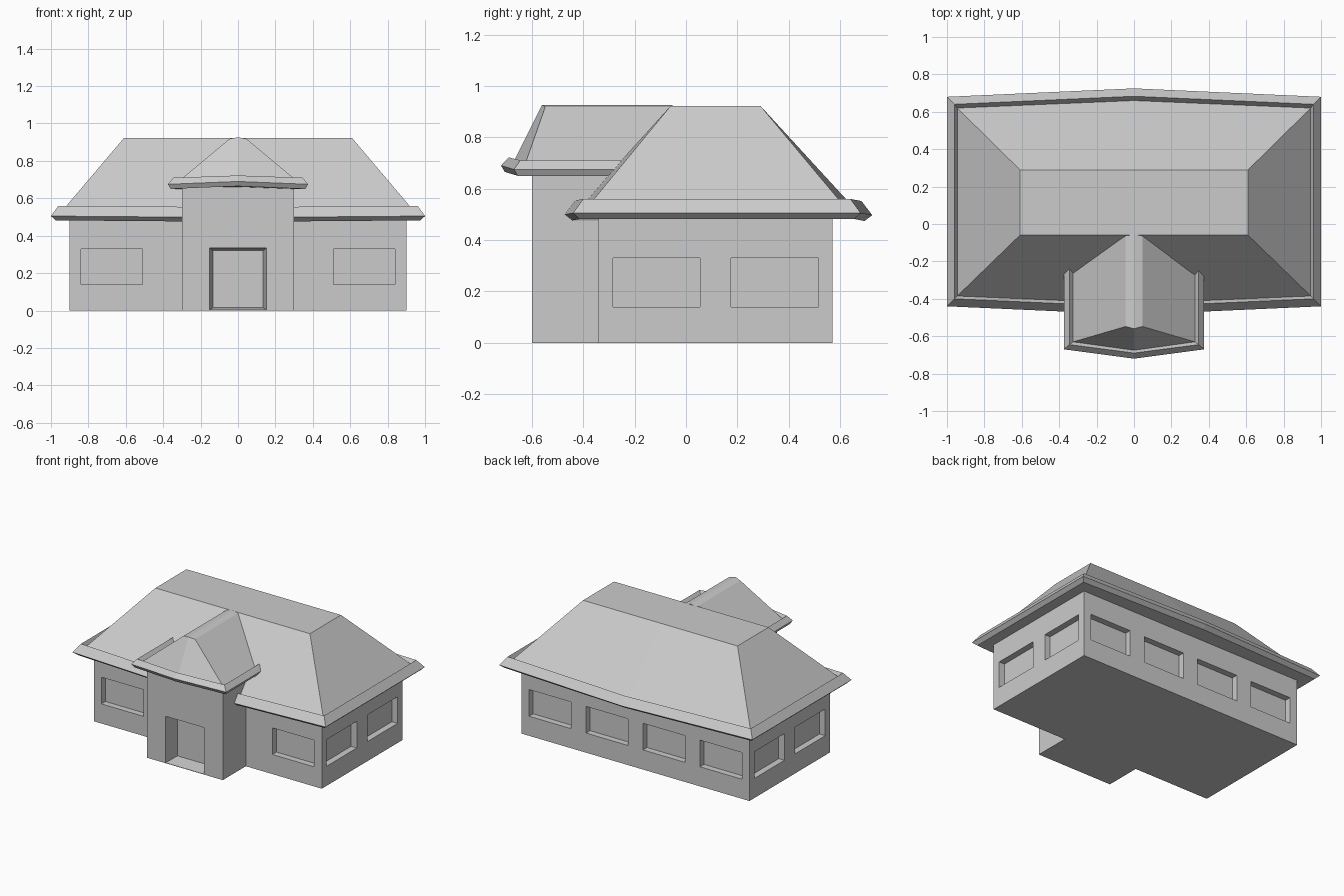
import bpy, bmesh

if "Cube" in bpy.data.objects:
    bpy.data.objects.remove(bpy.data.objects["Cube"])


def finish(name, bm):
    bmesh.ops.recalc_face_normals(bm, faces=bm.faces)
    mesh = bpy.data.meshes.new(name)
    bm.to_mesh(mesh)
    bm.free()
    obj = bpy.data.objects.new(name, mesh)
    bpy.context.collection.objects.link(obj)
    return obj


def loft(bm, rings):
    """Skin closed rings of equal length and cap both ends."""
    rows = [[bm.verts.new(p) for p in ring] for ring in rings]
    n = len(rows[0])
    for a, b in zip(rows, rows[1:]):
        for i in range(n):
            j = (i + 1) % n
            bm.faces.new((a[i], a[j], b[j], b[i]))
    bm.faces.new(rows[0])
    bm.faces.new(rows[-1])


def box(bm, x0, x1, y0, y1, z0, z1):
    loft(bm, [[(x0, y0, z), (x1, y0, z), (x1, y1, z), (x0, y1, z)] for z in (z0, z1)])


def roof_ring(x, front, back, z, bow_f, bow_b, dz):
    """Rectangle whose front and back edges bow outward at the middle."""
    return [(-x, front, z), (0, front - bow_f, z + dz), (x, front, z),
            (x, back, z), (0, back + bow_b, z + dz * (bow_b > 0)), (-x, back, z)]


def cut(obj, cutter):
    cutter.hide_render = True
    cutter.hide_viewport = True
    mod = obj.modifiers.new("openings", 'BOOLEAN')
    mod.operation = 'DIFFERENCE'
    mod.solver = 'EXACT'
    mod.object = cutter


# Main walls and projecting entrance block
bm = bmesh.new()
box(bm, -0.9, 0.9, -0.34, 0.57, 0, 0.49)
walls = finish("main_walls", bm)
bm = bmesh.new()
box(bm, -0.3, 0.3, -0.6, -0.29, 0, 0.66)
entrance = finish("entrance_walls", bm)

# Window recesses: two in front, two on each side, four at the back
D, Z0, Z1 = 0.045, 0.14, 0.33
bm = bmesh.new()
for s in (-1, 1):
    box(bm, s * 0.675 - 0.165, s * 0.675 + 0.165, -0.44, -0.34 + D, Z0, Z1)
    for c in (0.225, 0.675):
        box(bm, s * c - 0.165, s * c + 0.165, 0.57 - D, 0.67, Z0, Z1)
    for c in (-0.115, 0.345):
        xa, xb = sorted((s * (0.9 - D), s * 1.0))
        box(bm, xa, xb, c - 0.17, c + 0.17, Z0, Z1)
cut(walls, finish("window_cutter", bm))

# Doorway recess, tapering slightly inward
bm = bmesh.new()
loft(bm, [[(-w, y, z0), (w, y, z0), (w, y, z1), (-w, y, z1)]
          for w, y, z0, z1 in ((0.152, -0.62, 0.003, 0.335),
                               (0.152, -0.60, 0.003, 0.335),
                               (0.135, -0.49, 0.015, 0.32))])
cut(entrance, finish("door_cutter", bm))

# Main hip roof with upturned gutter edge and flat top
bm = bmesh.new()
loft(bm, [roof_ring(x, f, b, z, bow, bow, dz) for x, f, b, z, bow, dz in (
    (0.975, -0.415, 0.655, 0.482, 0.04, -0.008),
    (1.0, -0.44, 0.68, 0.505, 0.045, -0.008),
    (0.96, -0.40, 0.64, 0.56, 0.043, -0.008),
    (0.945, -0.385, 0.62, 0.527, 0.04, -0.008),
    (0.61, -0.06, 0.29, 0.922, 0, 0))])
finish("main_roof", bm)

# Entrance roof, its back end set into the main roof slope
bm = bmesh.new()
loft(bm, [roof_ring(x, f, -0.05 - (0.922 - z) * 0.823, z, bow, 0, dz)
          for x, f, z, bow, dz in (
    (0.36, -0.655, 0.65, 0.05, 0.015),
    (0.375, -0.67, 0.675, 0.05, 0.015),
    (0.345, -0.645, 0.71, 0.045, 0.012),
    (0.325, -0.63, 0.685, 0.045, 0.012),
    (0.045, -0.548, 0.918, 0.012, 0.006))])
# Slightly crowned ridge cap
bm.faces.ensure_lookup_table()
cap = bm.faces[-1]
mids = [v for v in cap.verts if abs(v.co.x) < 1e-5]
for v in mids:
    v.co.z = 0.926
bmesh.ops.connect_verts(bm, verts=mids)
finish("entrance_roof", bm)
